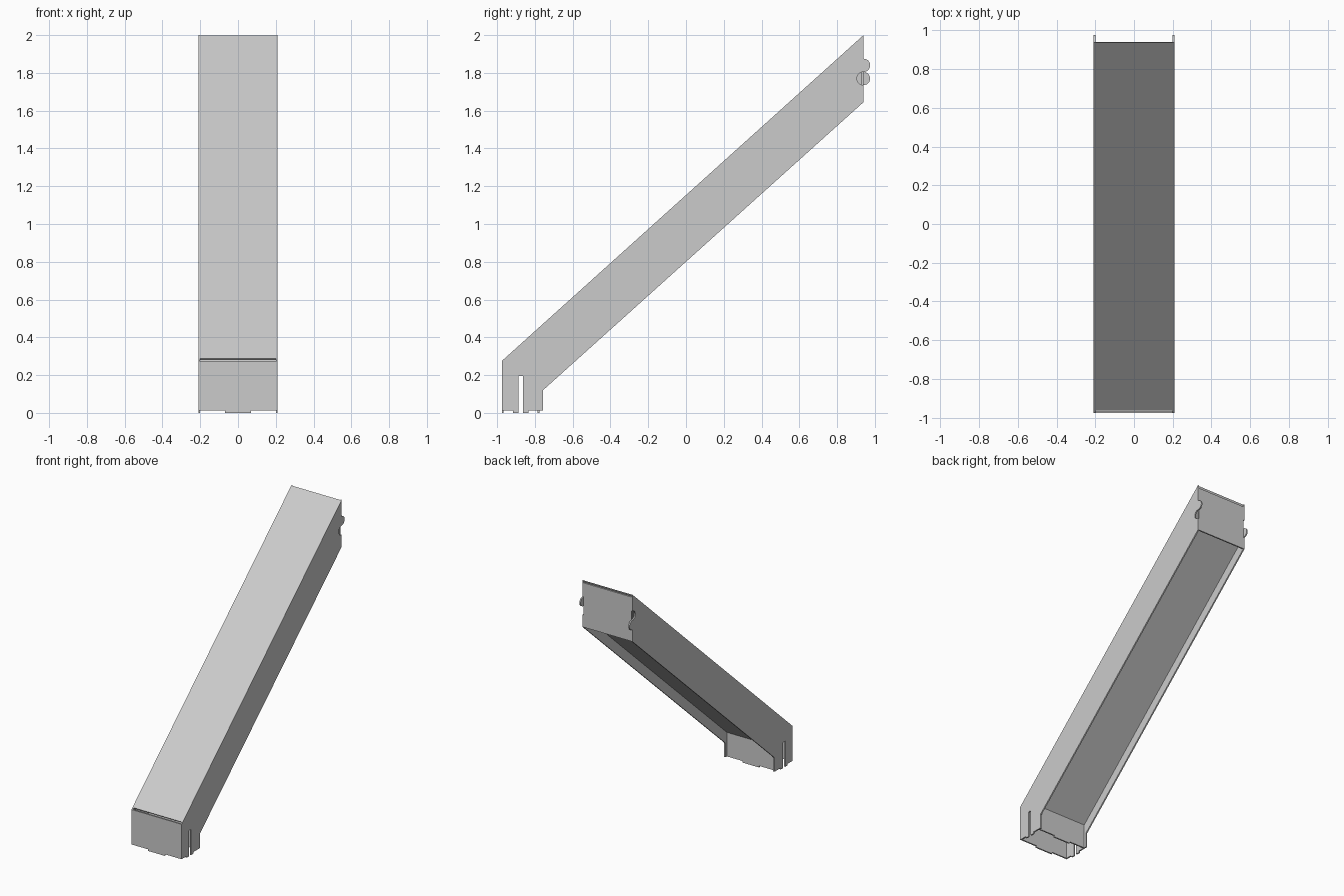
import bpy, bmesh, math

if "Cube" in bpy.data.objects:
    bpy.data.objects.remove(bpy.data.objects["Cube"])

HALF_W = 0.21      # outer half width
T = 0.01           # sheet thickness
IN_W = HALF_W - T  # inner half width
Y0, Y1 = -0.975, 0.94
R = 0.035          # hook radius


def extrude_profile(name, pts, start, depth, axis):
    """Flat outline extruded along 'x' (pts are y,z) or 'y' (pts are x,z)."""
    bm = bmesh.new()
    if axis == 'x':
        verts = [bm.verts.new((start, a, b)) for a, b in pts]
        move = (depth, 0, 0)
    else:
        verts = [bm.verts.new((a, start, b)) for a, b in pts]
        move = (0, depth, 0)
    face = bm.faces.new(verts)
    ext = bmesh.ops.extrude_face_region(bm, geom=[face], use_keep_orig=True)
    bmesh.ops.translate(bm, vec=move,
                        verts=[g for g in ext["geom"] if isinstance(g, bmesh.types.BMVert)])
    bmesh.ops.recalc_face_normals(bm, faces=bm.faces)
    mesh = bpy.data.meshes.new(name)
    bm.to_mesh(mesh)
    bm.free()
    ob = bpy.data.objects.new(name, mesh)
    bpy.context.collection.objects.link(ob)
    return ob


def half_circle(zc, sign, n=14):
    """Half circle on the back edge: sign +1 is a hook, -1 a notch."""
    return [(Y1 + sign * R * math.sin(math.pi * i / n),
             zc - R * math.cos(math.pi * i / n)) for i in range(1, n)]


def top_z(y):
    return 0.275 + (2.0 - 0.275) / (Y1 - Y0) * (y - Y0)


def low_z(y):
    return 0.12 + (1.645 - 0.12) / (Y1 + 0.757) * (y + 0.757)


# Side plates: slotted foot, feet tabs, interlocking hook and notch at the back
def side_outline(lower_sign):
    foot = 0.012
    pts = [(Y0, foot), (-0.915, foot), (-0.915, 0), (-0.887, 0), (-0.887, 0.195),
           (-0.862, 0.195), (-0.862, 0), (-0.833, 0), (-0.833, foot),
           (-0.757, foot), (-0.757, 0.12), (Y1, 1.645), (Y1, 1.735)]
    pts += half_circle(1.77, lower_sign)
    pts += [(Y1, 1.805)]
    pts += half_circle(1.84, -lower_sign)
    pts += [(Y1, 1.875), (Y1, 2.0), (Y0, 0.275)]
    return pts


extrude_profile("right_side_plate", side_outline(-1), IN_W, T, 'x')
extrude_profile("left_side_plate", side_outline(1), -HALF_W, T, 'x')


# Foot plates with a centre tab
def foot_outline(top):
    return [(-IN_W, 0.012), (-0.07, 0.012), (-0.07, 0), (0.07, 0), (0.07, 0.012),
            (IN_W, 0.012), (IN_W, top), (-IN_W, top)]


extrude_profile("front_plate", foot_outline(0.276), Y0, T, 'y')
extrude_profile("rear_foot_plate", foot_outline(0.195), -0.785, T, 'y')

# Sloped top plate, ends cut square to the slope
a, b = -0.962, 0.937
dy, dz = 0.007, -0.008
extrude_profile("top_plate", [(a, top_z(a)), (b, top_z(b)),
                              (b + dy - 0.014, top_z(b) + dz - 0.008),
                              (a + dy, top_z(a) + dz)], -IN_W, 2 * IN_W, 'x')

# Recessed sloped bottom plate
a, b = -0.775, 0.93
extrude_profile("bottom_plate", [(a, low_z(a) + 0.09), (b, low_z(b) + 0.09),
                                 (b, low_z(b) + 0.103), (a, low_z(a) + 0.103)],
                -IN_W, 2 * IN_W, 'x')

# Upper end plate
extrude_profile("upper_end_plate", [(-IN_W, 1.645), (IN_W, 1.645),
                                    (IN_W, 1.98), (-IN_W, 1.98)], Y1 - T, T, 'y')
